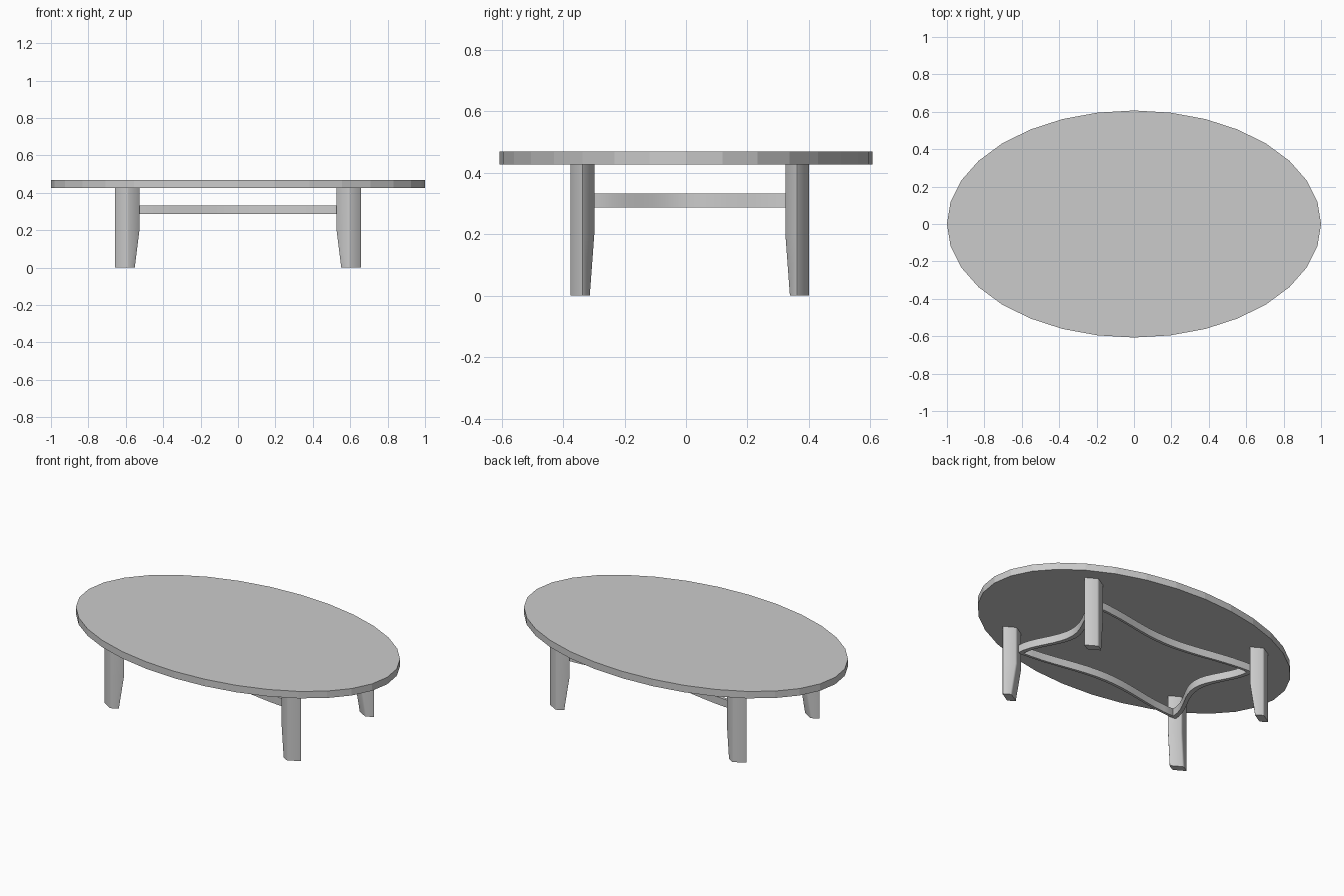
import bpy, bmesh, math

if "Cube" in bpy.data.objects:
    bpy.data.objects.remove(bpy.data.objects["Cube"])

SQ = 0.59      # the round design is squashed in y by this ratio
Y_OFF = 0.0125  # legs sit slightly towards the back


def finish(bm, name):
    bmesh.ops.recalc_face_normals(bm, faces=bm.faces)
    mesh = bpy.data.meshes.new(name)
    bm.to_mesh(mesh)
    bm.free()
    obj = bpy.data.objects.new(name, mesh)
    bpy.context.collection.objects.link(obj)
    return obj


# Oval table top, 32 sides
bm = bmesh.new()
bmesh.ops.create_cone(bm, cap_ends=True, segments=32, radius1=1, radius2=1, depth=0.042)
for v in bm.verts:
    v.co.y *= 0.607
    v.co.z += 0.448
finish(bm, "table_top")


# Diagonal legs: rhombus section, inner face tapering below z = 0.2
def leg(name, sx, sy):
    bm = bmesh.new()
    h = 0.069
    rings = []
    for z, taper in ((0, 0.025), (0.2, 0), (0.43, 0)):
        pts = [(h, 0), (0, h), (-h + taper, taper), (taper, -h + taper)]
        rings.append([bm.verts.new((sx * (0.5925 + x), sy * (0.5925 + y), z)) for x, y in pts])
    for a, b in zip(rings, rings[1:]):
        for i in range(4):
            j = (i + 1) % 4
            bm.faces.new((a[i], a[j], b[j], b[i]))
    bm.faces.new(rings[0])
    bm.faces.new(rings[-1])
    bmesh.ops.recalc_face_normals(bm, faces=bm.faces)
    # softened upright edges
    upright = [e for e in bm.edges if abs(e.verts[0].co.z - e.verts[1].co.z) > 0.1]
    bmesh.ops.bevel(bm, geom=upright, offset=0.009, segments=2, profile=0.5, affect='EDGES')
    for v in bm.verts:
        v.co.y = v.co.y * SQ + Y_OFF
    return finish(bm, name)


parts = [leg(f"{ny}_{nx}_leg", sx, sy)
         for ny, sy in (("front", -1), ("back", 1))
         for nx, sx in (("left", -1), ("right", 1))]


# Stretchers: four bars bowed towards the centre, joining the legs
def stretcher(name, turn, n=16):
    bm = bmesh.new()
    rings = []
    ca, sa = round(math.cos(turn)), round(math.sin(turn))
    for i in range(n + 1):
        t = i / n * 2 - 1
        bow = 0.11 * (0.5 + 0.5 * math.cos(math.pi * t))
        ring = []
        for edge, z in ((0.565, 0.287), (0.565, 0.333), (0.535, 0.333), (0.535, 0.287)):
            x, y = edge - bow, t * edge
            ring.append(bm.verts.new((ca * x - sa * y, (sa * x + ca * y) * SQ + Y_OFF, z)))
        rings.append(ring)
    for a, b in zip(rings, rings[1:]):
        for i in range(4):
            j = (i + 1) % 4
            bm.faces.new((a[i], a[j], b[j], b[i]))
    bm.faces.new(rings[0])
    bm.faces.new(rings[-1])
    return finish(bm, name)


for k, side in enumerate(("right", "back", "left", "front")):
    parts.append(stretcher(side + "_stretcher", k * math.pi / 2))

# Smooth legs and bars, keeping sharp edges
for obj in parts:
    obj.select_set(True)
bpy.context.view_layer.objects.active = parts[0]
bpy.ops.object.shade_smooth_by_angle(angle=math.radians(30))
